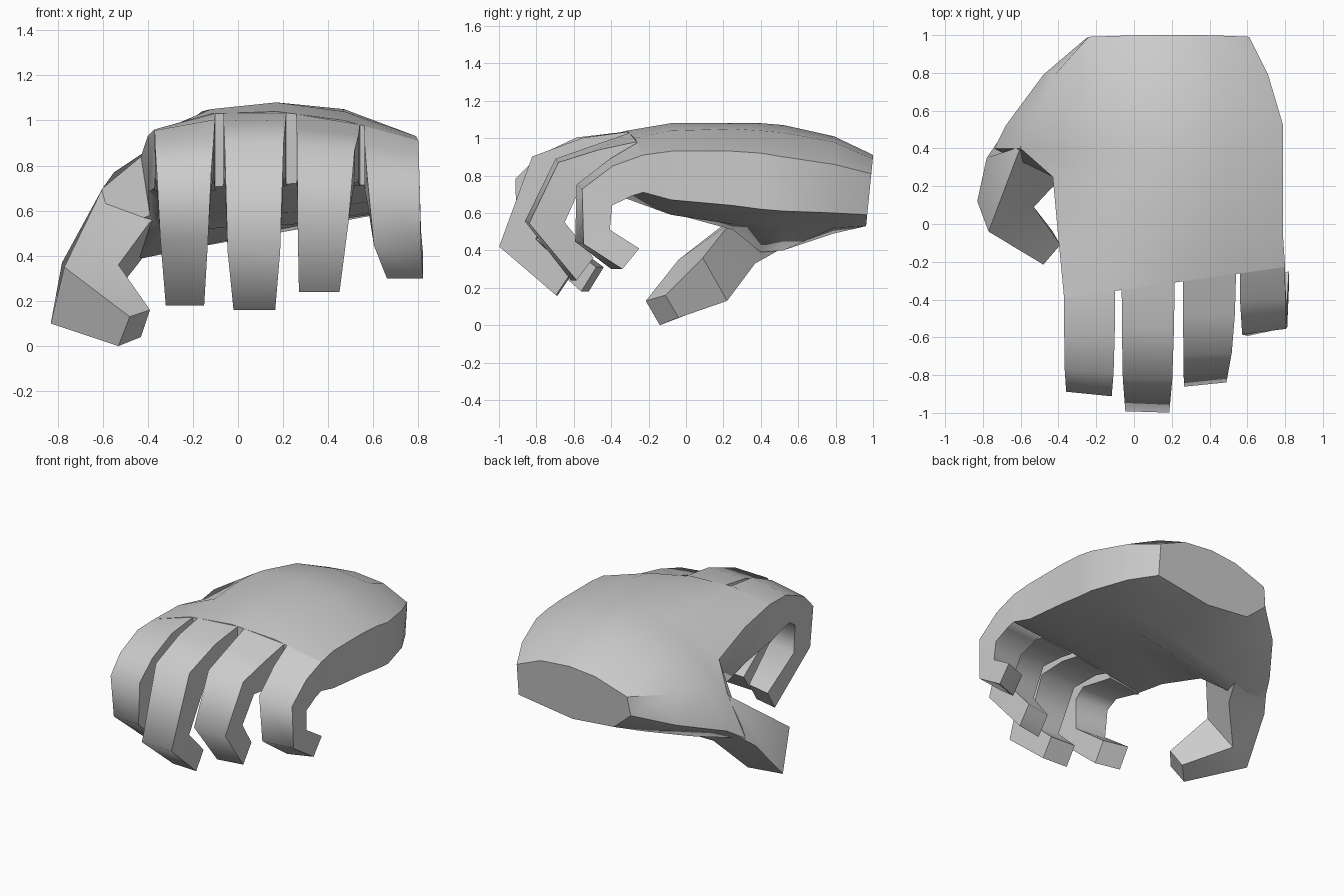
import bpy, bmesh, math


def loft(name, rings, angle=30):
    """Skin a list of equal-length closed rings and cap both ends."""
    bm = bmesh.new()
    vs = [[bm.verts.new(p) for p in ring] for ring in rings]
    n = len(vs[0])
    for a, b in zip(vs, vs[1:]):
        for i in range(n):
            j = (i + 1) % n
            bm.faces.new((a[i], a[j], b[j], b[i]))
    bm.faces.new(vs[0])
    bm.faces.new(vs[-1])
    bmesh.ops.recalc_face_normals(bm, faces=bm.faces)
    me = bpy.data.meshes.new(name)
    bm.to_mesh(me)
    bm.free()
    ob = bpy.data.objects.new(name, me)
    bpy.context.collection.objects.link(ob)
    bpy.ops.object.select_all(action='DESELECT')
    ob.select_set(True)
    bpy.context.view_layer.objects.active = ob
    bpy.ops.object.shade_smooth_by_angle(angle=math.radians(angle))
    return ob


# Palm: cross-sections from wrist to knuckles, (y, slope along x, tilt along z, [(x, z) ...])
# Ring order: thumb side, over the back of the hand, little-finger side, underside
palm = [
    (0.97, 0, 0.1, [(-.26, .68), (-.24, .81), (0, .89), (.2, .91), (.42, .89),
                    (.61, .81), (.61, .59), (.2, .53), (-.12, .56)]),
    (0.79, 0, 0, [(-.48, .60), (-.42, .80), (-.10, .97), (.18, 1.01), (.46, .98),
                  (.71, .86), (.71, .60), (.28, .52), (-.22, .49)]),
    (0.52, 0, 0, [(-.68, .51), (-.55, .77), (-.16, 1.01), (.17, 1.07), (.47, 1.03),
                  (.79, .90), (.79, .61), (.30, .54), (-.40, .40)]),
    (0.40, 0, 0, [(-.74, .43), (-.60, .70), (-.16, 1.03), (.17, 1.08), (.47, 1.04),
                  (.79, .92), (.79, .62), (.30, .54), (-.42, .39)]),
    (0.25, 0, 0, [(-.39, .58), (-.43, .84), (-.16, 1.04), (.17, 1.08), (.47, 1.05),
                  (.79, .93), (.79, .64), (.25, .54), (-.34, .51)]),
    (-0.08, 0, 0, [(-.40, .68), (-.40, .93), (-.12, 1.05), (.17, 1.08), (.47, 1.04),
                   (.79, .93), (.79, .67), (.25, .59), (-.30, .60)]),
    (-0.34, 0.14, 0, [(-.37, .70), (-.37, .96), (-.12, 1.03), (.17, 1.04), (.47, 1.0),
                      (.80, .91), (.80, .71), (.25, .72), (-.30, .70)]),
]
loft("palm", [[(x, y + s * x + k * (z - .6), z) for x, z in pts]
              for y, s, k, pts in palm], 45)


def knuckle(x):
    """Point on the upper front edge of the palm at a given x."""
    y, s, _, pts = palm[-1]
    for (xa, za), (xb, zb) in zip(pts[1:5], pts[2:6]):
        if x <= xb:
            break
    return (x, y + s * x, za + (zb - za) * (x - xa) / (xb - xa))


def finger(name, x0, x1, roll, skew, base_z, stations):
    """x0, x1: left/right limits at base and tip; stations: outer y,z and inner y,z."""
    kl, kr = knuckle(x0[0]), knuckle(x0[1])
    rings = [[kl, kr, (kr[0], kr[1], base_z), (kl[0], kl[1], base_z)]]
    for i, (oy, oz, iy, iz) in enumerate(stations, 1):
        t = i / len(stations)
        l = x0[0] + (x1[0] - x0[0]) * t ** 3
        r = x0[1] + (x1[1] - x0[1]) * t ** 2
        dz = roll * (1 - t)
        dy = skew * t
        rings.append([(l, oy - dy, oz - dz), (r, oy + dy, oz + dz),
                      (r, iy + dy, iz), (l, iy - dy, iz)])
    loft(name, rings, 75)


finger("index_finger", (-.37, -.10), (-.32, -.15), .03, -.02, .69, [
    (-.58, .98, -.45, .71), (-.78, .89, -.62, .75),
    (-.90, .77, -.70, .70), (-.89, .48, -.71, .50), (-.54, .18, -.46, .31)])
finger("middle_finger", (-.065, .215), (-.02, .165), .003, -.005, .71, [
    (-.55, 1.0, -.45, .74), (-.82, .90, -.66, .74),
    (-.995, .42, -.80, .46), (-.69, .16, -.61, .28)])
finger("ring_finger", (.26, .54), (.27, .45), -.02, .015, .71, [
    (-.48, .95, -.40, .73), (-.69, .88, -.57, .74),
    (-.85, .55, -.66, .55), (-.60, .24, -.51, .36)])
finger("little_finger", (.56, .80), (.66, .82), -.025, .03, .71, [
    (-.40, .87, -.30, .69), (-.57, .74, -.41, .64),
    (-.57, .44, -.43, .51), (-.37, .30, -.28, .41)])

# Thumb: four-sided sections from inside the palm to the tip
loft("thumb", [
    [(-.67, .51, .51), (-.40, .53, .42), (-.32, .33, .58), (-.50, .44, .74)],
    [(-.78, .35, .37), (-.47, .37, .33), (-.39, .24, .55), (-.60, .41, .70)],
    [(-.83, .12, .10), (-.63, .22, .13), (-.53, .09, .36), (-.77, -.04, .35)],
    [(-.53, -.14, .00), (-.43, -.04, .04), (-.39, -.11, .16), (-.48, -.215, .13)],
], 45)
